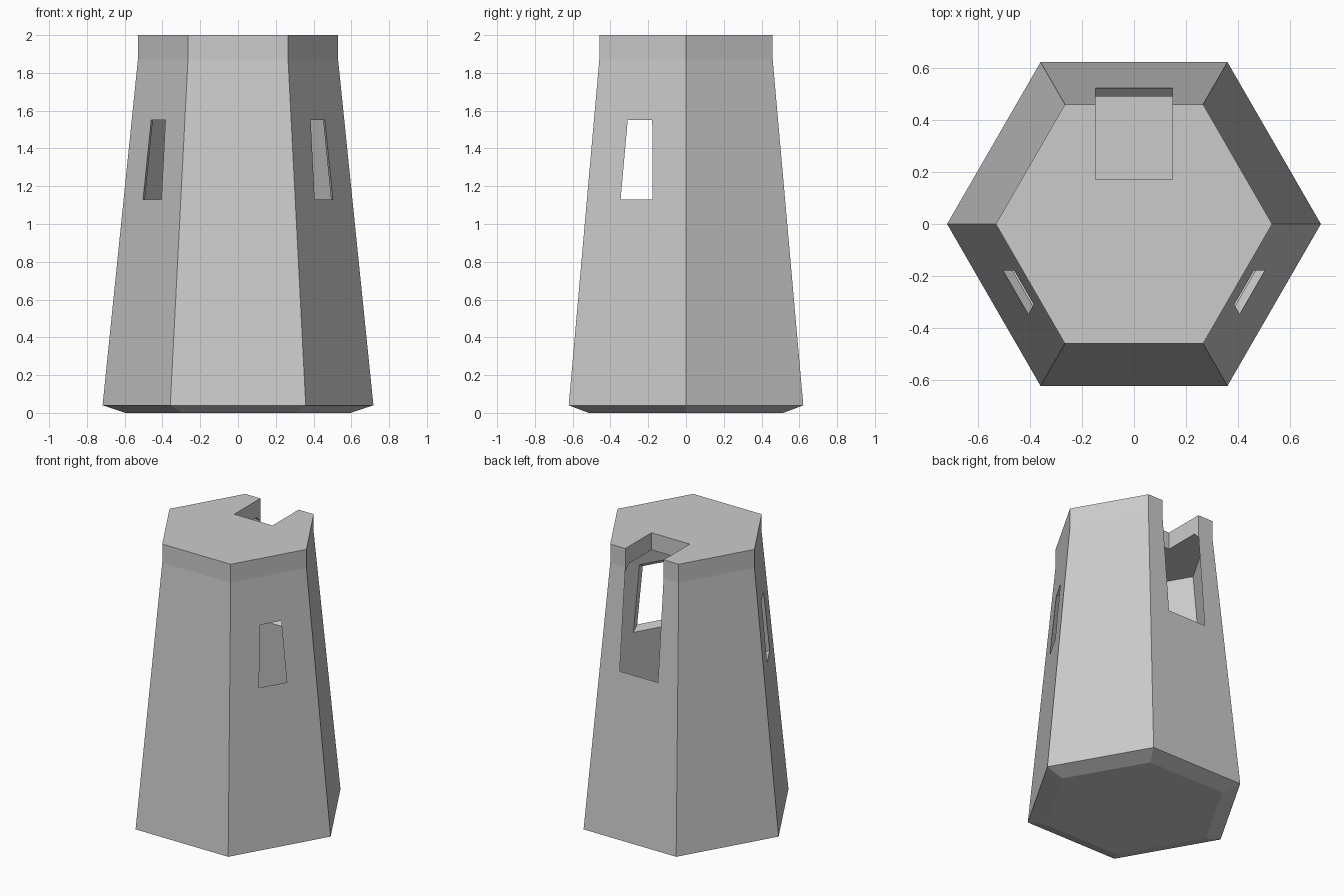
import bpy, bmesh, math
from mathutils import Vector

if "Cube" in bpy.data.objects:
    bpy.data.objects.remove(bpy.data.objects["Cube"])

C30 = math.cos(math.pi / 6)


def hull_radius(z):
    return 0.717 - 0.187 * (z - 0.04) / 1.83


def mesh_object(name, bm):
    bmesh.ops.recalc_face_normals(bm, faces=bm.faces)
    me = bpy.data.meshes.new(name)
    bm.to_mesh(me)
    bm.free()
    ob = bpy.data.objects.new(name, me)
    bpy.context.collection.objects.link(ob)
    return ob


def loft(name, rings):
    """Closed solid through a list of rings with equal point counts."""
    bm = bmesh.new()
    rows = [[bm.verts.new(p) for p in ring] for ring in rings]
    n = len(rows[0])
    for a, b in zip(rows, rows[1:]):
        for i in range(n):
            j = (i + 1) % n
            bm.faces.new((a[i], a[j], b[j], b[i]))
    bm.faces.new(rows[0])
    bm.faces.new(rows[-1])
    return mesh_object(name, bm)


def hexagon(r, z):
    return [(r * math.cos(i * math.pi / 3), r * math.sin(i * math.pi / 3), z)
            for i in range(6)]


def splayed_cutter(name, angle, half_low, half_high, z_low, z_high):
    """Opening in one wall that widens towards the inside."""
    n = Vector((math.cos(angle), math.sin(angle), 0))
    t = Vector((-n.y, n.x, 0))

    def quad(depth, grow, rise):
        pts = []
        for s, h, z in ((-1, half_low, z_low - rise), (1, half_low, z_low - rise),
                        (1, half_high, z_high + rise), (-1, half_high, z_high + rise)):
            p = n * (hull_radius(z) * C30 - depth) + t * s * (h + grow)
            p.z = z
            pts.append(p)
        return pts

    outer, inner = quad(0, 0, 0), quad(0.036, 0.043, 0.035)
    start = [p + (p - q) * 0.3 for p, q in zip(outer, inner)]
    end = [q + (q - p) * 0.3 for p, q in zip(outer, inner)]
    return loft(name, [start, end])


def cut(target, cutter):
    cutter.hide_render = True
    mod = target.modifiers.new("cut", 'BOOLEAN')
    mod.operation = 'DIFFERENCE'
    mod.solver = 'EXACT'
    mod.object = cutter
    bpy.context.view_layer.objects.active = target
    bpy.ops.object.modifier_apply(modifier=mod.name)
    bpy.data.objects.remove(cutter)


# Tapered six-sided tower with a bevelled foot and straight rim
tower = loft("tower", [hexagon(0.595, 0), hexagon(0.717, 0.04),
                       hexagon(0.53, 1.87), hexagon(0.53, 2.0)])

# Hollow inside, leaving thin walls and a thick roof slab
cut(tower, loft("cavity", [hexagon(0.677, 0.045),
                           hexagon(hull_radius(1.88) - 0.04, 1.88)]))

# Two front side windows
for side, deg in (("right", -30), ("left", 210)):
    cut(tower, splayed_cutter("window_" + side, math.radians(deg),
                              0.097, 0.075, 1.13, 1.55))

# Tall back entrance and the roof notch above it
cut(tower, splayed_cutter("entrance", math.pi / 2, 0.148, 0.148, 1.165, 1.84))
notch = [(-0.148, 0.17), (0.148, 0.17), (0.148, 0.7), (-0.148, 0.7)]
cut(tower, loft("roof_notch", [[(x, y, z) for x, y in notch] for z in (1.8, 2.1)]))
